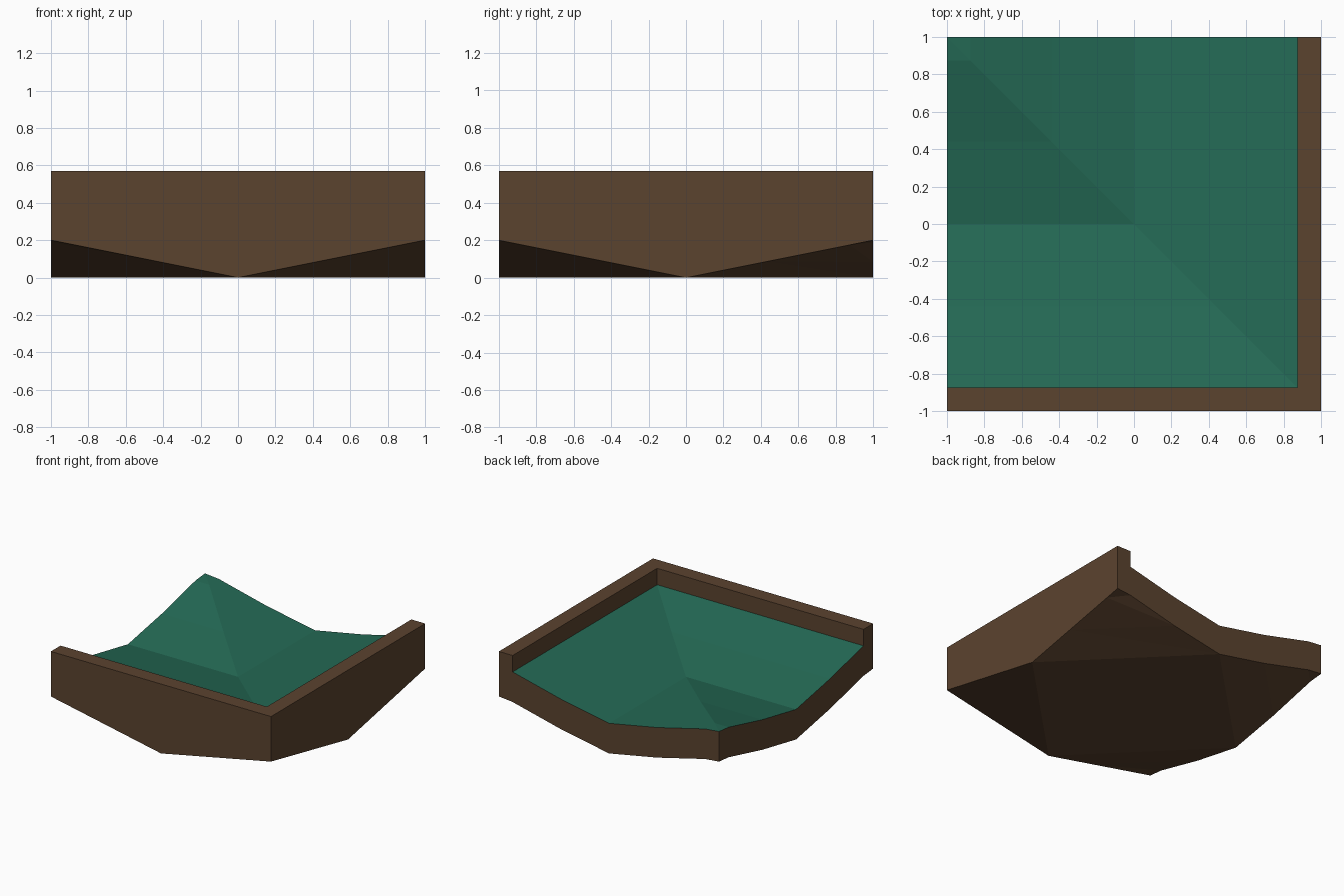
import bpy, bmesh

if "Cube" in bpy.data.objects:
    bpy.data.objects.remove(bpy.data.objects["Cube"])

RIM = 0.57          # top of the side walls
THICK = 0.247       # floor thickness above the underside
INNER = 0.875       # inner face of the walls
HALF = [(0, 0.0), (0.44, 0.083), (INNER, 0.188), (1, 0.2)]   # valley profile
RISE = dict(HALF)
LINES = sorted({s * t for t, _ in HALF for s in (-1, 1)})
SPANS = list(zip(LINES, LINES[1:]))


def material(name, rgb):
    m = bpy.data.materials.new(name)
    m.diffuse_color = (*rgb, 1)
    m.use_nodes = True
    m.node_tree.nodes["Principled BSDF"].inputs["Base Color"].default_value = m.diffuse_color
    return m


brown = material("brown wood", (0.105, 0.056, 0.028))
green = material("green felt", (0.018, 0.145, 0.092))


def edge(x, y):
    # lower outline: curved at the open ends, a straight V along the walls
    t = min(abs(x), abs(y))
    return RISE[t] if x == -1 or y == 1 else 0.2 * t


def floor(x, y):
    # valley enters at the left, turns on the diagonal, leaves at the back
    return THICK + RISE[abs(y) if x + y < 0 else abs(x)]


def rim(x, y):
    return RIM


bm = bmesh.new()


def add(points, mat):
    f = bm.faces.new([bm.verts.new(p) for p in points])
    f.material_index = mat


def sheet(x0, x1, y0, y1, height, mat):
    # one grid cell, split along the diagonal that points to the centre
    c = [(x0, y0), (x1, y0), (x1, y1), (x0, y1)]
    if (x0 + x1) * (y0 + y1) < 0:
        c = c[1:] + c[:1]
    p = [(x, y, height(x, y)) for x, y in c]
    add((p[0], p[1], p[2]), mat)
    add((p[0], p[2], p[3]), mat)


def upright(a, b, y, low, high):
    # vertical strip along x, plus its mirror image over the corner diagonal
    p = [(a, y, low(a, y)), (b, y, low(b, y)), (b, y, high(b, y)), (a, y, high(a, y))]
    add(p, 0)
    add([(-v, -u, z) for u, v, z in p], 0)


# floor and wall tops
for x0, x1 in SPANS:
    for y0, y1 in SPANS:
        wall = x1 > INNER or y0 < -INNER
        sheet(x0, x1, y0, y1, rim if wall else floor, 0 if wall else 1)

# underside: flat diamond with four raised corners
for sx in (-1, 1):
    for sy in (-1, 1):
        add([(0, 0, 0), (sx, 0, 0), (0, sy, 0)], 0)
        a = [(sx, sy * t, edge(sx, sy * t)) for t, _ in HALF]
        b = [(sx * t, sy, edge(sx * t, sy)) for t, _ in HALF]
        for i in range(3):
            add([a[i], a[i + 1], b[i]], 0)
            if i < 2:
                add([b[i], a[i + 1], b[i + 1]], 0)

# outer walls, open ends and inner walls
for a, b in SPANS:
    upright(a, b, -1, edge, rim)
    if b > INNER:
        end_top = rim
    else:
        end_top = floor
        upright(a, b, -INNER, floor, rim)
    upright(a, b, 1, edge, end_top)

bmesh.ops.remove_doubles(bm, verts=bm.verts, dist=1e-4)
bmesh.ops.recalc_face_normals(bm, faces=bm.faces)

# split into the wooden tray and the felt floor
for index, name, mat in ((0, "wooden_tray", brown), (1, "felt_floor", green)):
    part = bm.copy()
    bmesh.ops.delete(part, geom=[f for f in part.faces if f.material_index != index],
                     context='FACES')
    for f in part.faces:
        f.material_index = 0
    mesh = bpy.data.meshes.new(name)
    part.to_mesh(mesh)
    part.free()
    mesh.materials.append(mat)
    bpy.context.collection.objects.link(bpy.data.objects.new(name, mesh))
bm.free()
